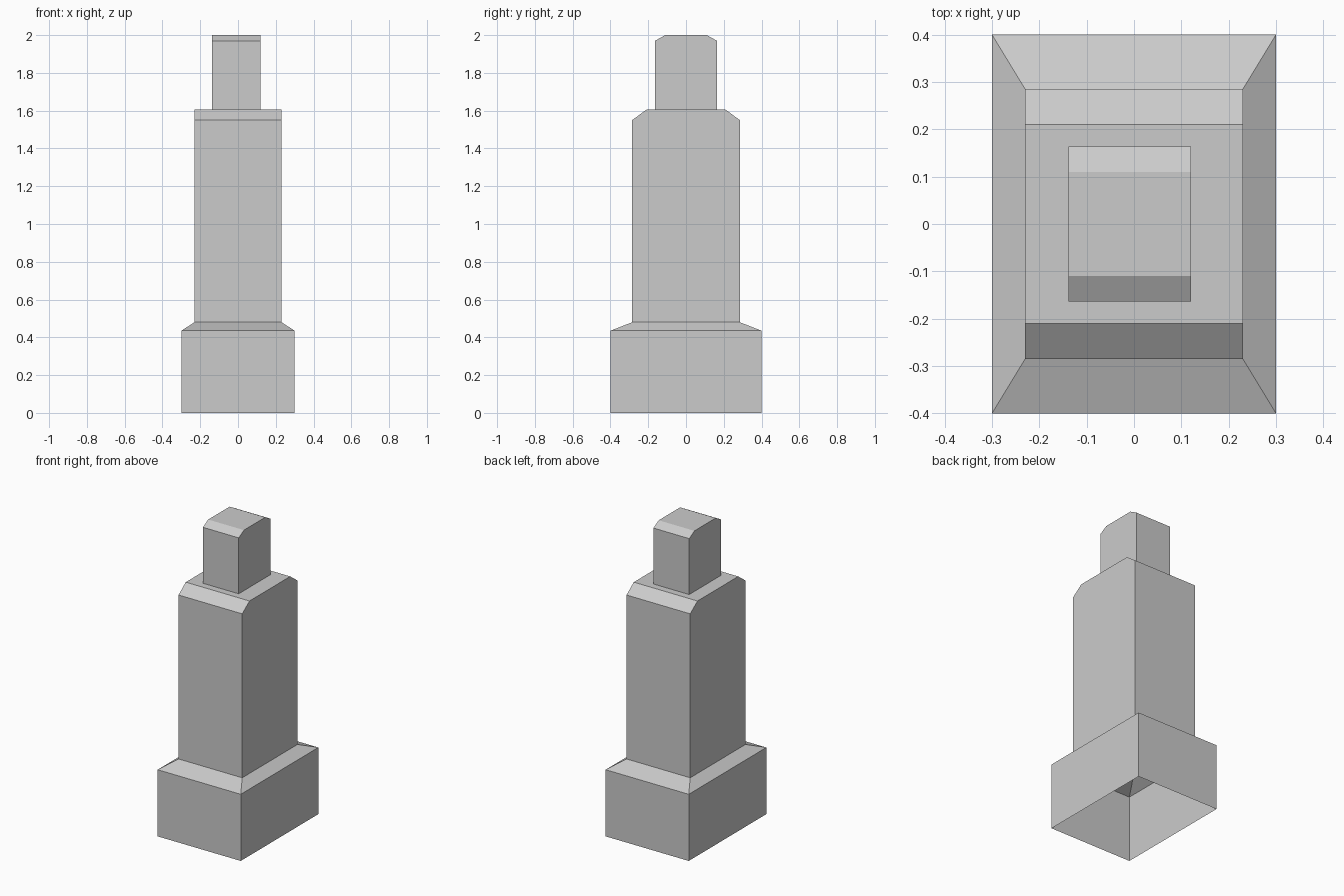
import bpy
import bmesh

cube = bpy.data.objects.get("Cube")
if cube:
    bpy.data.objects.remove(cube, do_unlink=True)

grey = bpy.data.materials.new("light_grey")
grey.use_nodes = True
colour = (0.6, 0.6, 0.6, 1)
grey.diffuse_color = colour
grey.node_tree.nodes["Principled BSDF"].inputs["Base Color"].default_value = colour


def tower_part(name, levels, x_offset=0, cap=True):
    """Open-bottomed shell through rectangles given as (half x, half y, z)."""
    bm = bmesh.new()
    rings = []
    for hx, hy, z in levels:
        corners = ((-1, -1), (1, -1), (1, 1), (-1, 1))
        rings.append([bm.verts.new((x_offset + sx * hx, sy * hy, z)) for sx, sy in corners])
    for low, high in zip(rings, rings[1:]):
        for i in range(4):
            j = (i + 1) % 4
            bm.faces.new((low[i], low[j], high[j], high[i]))
    if cap:
        bm.faces.new(rings[-1])
    mesh = bpy.data.meshes.new(name)
    bm.to_mesh(mesh)
    bm.free()
    mesh.materials.append(grey)
    obj = bpy.data.objects.new(name, mesh)
    bpy.context.collection.objects.link(obj)
    return obj


# Hollow plinth with a sloping shoulder
tower_part("base", [(0.3, 0.4, 0), (0.3, 0.4, 0.435), (0.23, 0.285, 0.48)], cap=False)

# Tall shaft, chamfered along its front and back top edges
tower_part("shaft", [(0.23, 0.285, 0.48), (0.23, 0.285, 1.55), (0.23, 0.21, 1.605)])

# Small rooftop block, slightly off centre
tower_part("top_block", [(0.129, 0.164, 1.605), (0.129, 0.164, 1.97), (0.129, 0.11, 2)],
           x_offset=-0.009)
